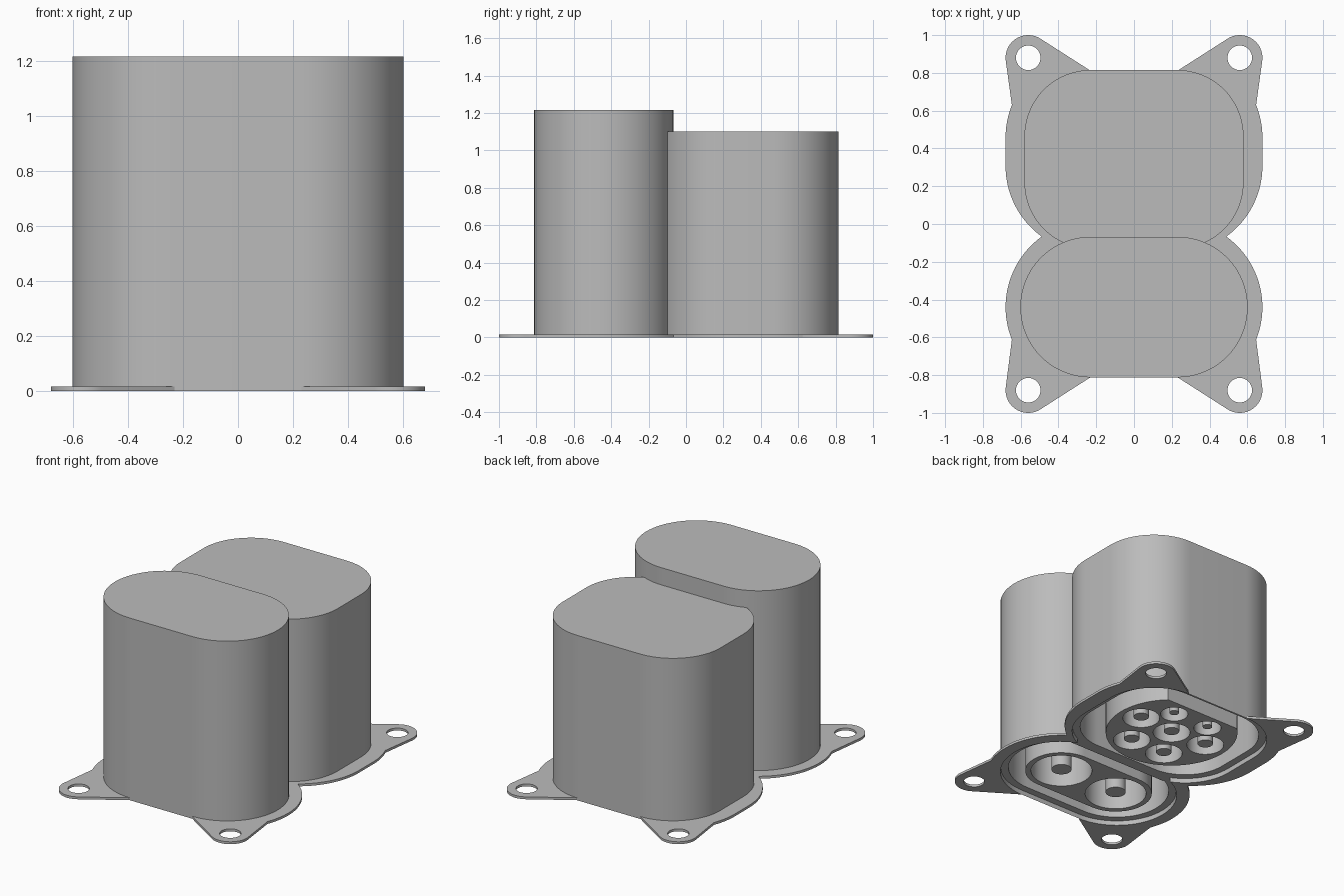
import bpy, bmesh
from math import radians, cos, sin, asin, degrees

cube = bpy.data.objects.get("Cube")
if cube:
    bpy.data.objects.remove(cube, do_unlink=True)

grey = bpy.data.materials.new("plain grey")
grey.use_nodes = True
grey.diffuse_color = (0.5, 0.5, 0.5, 1)
grey.node_tree.nodes["Principled BSDF"].inputs["Base Color"].default_value = (0.5, 0.5, 0.5, 1)


def arc(cx, cy, r, a0, a1, n=20):
    angles = [radians(a0 + (a1 - a0) * i / n) for i in range(n + 1)]
    return [(cx + r * cos(a), cy + r * sin(a)) for a in angles]


def circle(cx, cy, r, n=32):
    return arc(cx, cy, r, 0, 360, n)[:-1]


def rounded(cx, y0, y1, r):
    """Rounded oblong whose corner centres sit at x = +-cx, y = y0 and y1."""
    corners = [(cx, y1, 0), (-cx, y1, 90), (-cx, y0, 180), (cx, y0, 270)]
    pts = []
    for x, y, a in corners:
        for p in arc(x, y, r, a, a + 90):
            if not pts or abs(p[0] - pts[-1][0]) + abs(p[1] - pts[-1][1]) > 1e-5:
                pts.append(p)
    last, first = pts[-1], pts[0]
    if abs(last[0] - first[0]) + abs(last[1] - first[1]) < 1e-5:
        pts.pop()
    return pts


def prism(name, outlines, z0, z1):
    bm = bmesh.new()
    for pts in outlines:
        low = [bm.verts.new((x, y, z0)) for x, y in pts]
        high = [bm.verts.new((x, y, z1)) for x, y in pts]
        bm.faces.new(low[::-1])
        bm.faces.new(high)
        for i in range(len(pts)):
            j = (i + 1) % len(pts)
            bm.faces.new((low[i], low[j], high[j], high[i]))
    bmesh.ops.recalc_face_normals(bm, faces=bm.faces)
    mesh = bpy.data.meshes.new(name)
    bm.to_mesh(mesh)
    bm.free()
    obj = bpy.data.objects.new(name, mesh)
    bpy.context.collection.objects.link(obj)
    mesh.materials.append(grey)
    return obj


def combine(obj, tool, operation):
    mod = obj.modifiers.new("combine", 'BOOLEAN')
    mod.operation = operation
    mod.solver = 'EXACT'
    mod.object = tool
    bpy.context.view_layer.objects.active = obj
    bpy.ops.object.modifier_apply(modifier=mod.name)
    bpy.data.objects.remove(tool, do_unlink=True)


def edit(obj, action):
    bm = bmesh.new()
    bm.from_mesh(obj.data)
    action(bm)
    bm.to_mesh(obj.data)
    bm.free()


def front_plan(inset=0):
    return rounded(0.23, -0.44, -0.44, 0.372 - inset)


def back_plan(inset=0):
    return rounded(0.23, 0.22, 0.465, 0.35 - inset)


# Housing: two joined tall shells, open underneath
housing = prism("housing", [front_plan()], 0, 1.215)
combine(housing, prism("back_housing", [back_plan()], 0, 1.1), 'UNION')


def open_bottom(bm):
    floor = [f for f in bm.faces if f.calc_center_median().z < 0.001]
    bmesh.ops.delete(bm, geom=floor, context='FACES')


edit(housing, open_bottom)

# Mounting flange with four ears and a waist
side = [(0.22, -0.805)]
side += arc(0.56, -0.88, 0.12, -122, 7)
side += arc(0.22, -0.44, 0.46, -22, 54)
side += arc(0.22, 0.307, 0.46, -53.5, 0)
side += arc(0.22, 0.457, 0.46, 0, 22)
side += arc(0.56, 0.88, 0.12, -7, 122)
side += [(0.22, 0.805)]
flange = prism("flange", [side + [(-x, y) for x, y in reversed(side)]], 0, 0.016)
ear_holes = [circle(x, y, 0.065) for x in (-0.56, 0.56) for y in (-0.88, 0.88)]
combine(flange, prism("ear_holes", ear_holes, -0.1, 0.1), 'DIFFERENCE')
for plan in (front_plan(), back_plan()):
    combine(flange, prism("opening", [plan], -0.1, 0.1), 'DIFFERENCE')

# Insert: a ledge just inside the opening with a groove round each contact block
insert = prism("contact_insert", [front_plan(0.002)], 0.03, 0.6)
combine(insert, prism("back_ledge", [back_plan(0.002)], 0.03, 0.6), 'UNION')
for plan in (front_plan(0.05), back_plan(0.05)):
    combine(insert, prism("groove", [plan], -0.1, 0.4), 'DIFFERENCE')
bar = [(-0.37, -0.16), (0.37, -0.16), (0.37, -0.09), (-0.37, -0.09)]
combine(insert, prism("divider", [bar], 0.032, 0.5), 'UNION')

# Contact blocks: an oblong one and a round one with a flat
flat = degrees(asin(0.3 / 0.41))
round_block = arc(0, 0.364, 0.41, 180 - flat, 360 + flat, 56)
combine(insert, prism("front_block", [rounded(0.22, -0.44, -0.44, 0.225)], 0.01, 0.5), 'UNION')
combine(insert, prism("back_block", [round_block], 0.01, 0.51), 'UNION')

# Sockets with a pin in each: x, y, socket radius, pin radius
contacts = [(0, 0.364, 0.115, 0.048)]
for s in (-1, 1):
    contacts += [(s * 0.22, -0.44, 0.19, 0.063),
                 (s * 0.26, 0.38, 0.115, 0.048),
                 (s * 0.13, 0.133, 0.115, 0.048),
                 (s * 0.135, 0.55, 0.085, 0.03)]
sockets = [circle(x, y, r) for x, y, r, p in contacts]
pins = [circle(x, y, p, 24) for x, y, r, p in contacts]
combine(insert, prism("sockets", sockets, -0.1, 0.3), 'DIFFERENCE')
combine(insert, prism("pins", pins, 0.02, 0.35), 'UNION')

# The insert continues the inner side of the housing shell
edit(insert, lambda bm: bmesh.ops.reverse_faces(bm, faces=bm.faces))

for obj in (housing, flange, insert):
    bpy.ops.object.select_all(action='DESELECT')
    obj.select_set(True)
    bpy.context.view_layer.objects.active = obj
    bpy.ops.object.shade_smooth_by_angle(angle=radians(30))
